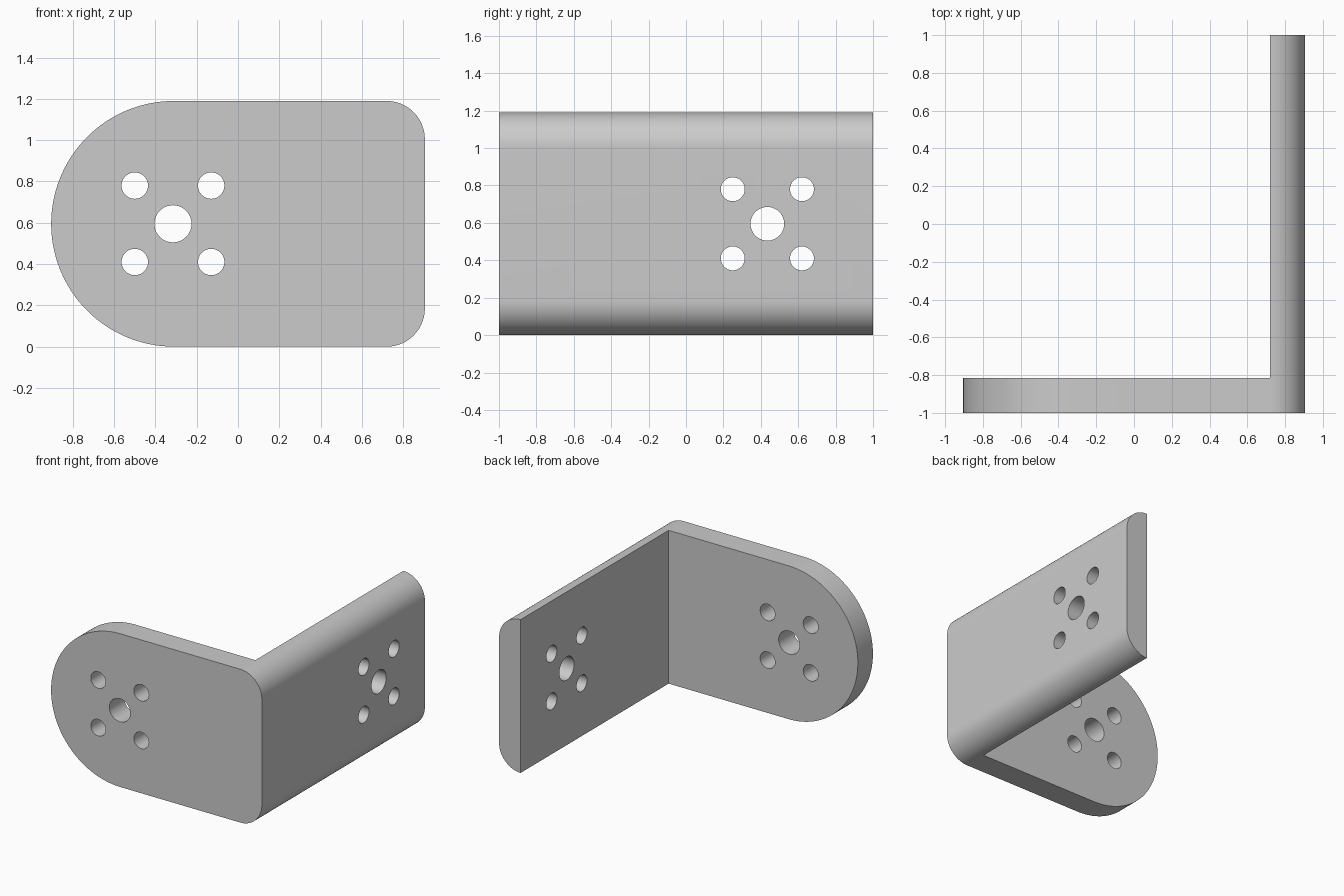
import bpy
import bmesh
from math import pi, cos, sin
from mathutils import Matrix, Vector

HEIGHT = 1.19
HALF_X = 0.905
THICK = 0.185
MID_Z = HEIGHT / 2
INNER_X = HALF_X - THICK
INNER_Y = THICK - 1
HOLE_STEP = 0.185

cube = bpy.data.objects.get("Cube")
if cube:
    bpy.data.objects.remove(cube, do_unlink=True)

grey = bpy.data.materials.new("plain grey")
grey.use_nodes = True
colour = (0.6, 0.6, 0.6, 1)
grey.diffuse_color = colour
grey.node_tree.nodes["Principled BSDF"].inputs["Base Color"].default_value = colour


def add_object(name, bm):
    bmesh.ops.recalc_face_normals(bm, faces=bm.faces)
    mesh = bpy.data.meshes.new(name)
    bm.to_mesh(mesh)
    bm.free()
    mesh.materials.append(grey)
    obj = bpy.data.objects.new(name, mesh)
    bpy.context.collection.objects.link(obj)
    return obj


def arc(cx, cz, radius, start, end, steps):
    angles = [start + (end - start) * i / steps for i in range(steps + 1)]
    return [(cx + radius * cos(a), cz + radius * sin(a)) for a in angles]


# Solid with one round end and two rounded corners, swept front to back
outline = (arc(MID_Z - HALF_X, MID_Z, MID_Z, pi / 2, 3 * pi / 2, 64)
           + arc(INNER_X, THICK, THICK, -pi / 2, 0, 20)
           + arc(INNER_X, HEIGHT - THICK, THICK, 0, pi / 2, 20))
bm = bmesh.new()
face = bm.faces.new([bm.verts.new((x, -1, z)) for x, z in outline])
swept = bmesh.ops.extrude_face_region(bm, geom=[face])
verts = [v for v in swept["geom"] if isinstance(v, bmesh.types.BMVert)]
bmesh.ops.translate(bm, verts=verts, vec=(0, 2, 0))
bracket = add_object("angle_bracket", bm)

# Block that opens the inside of the angle
bm = bmesh.new()
bmesh.ops.create_cube(bm, size=4)
bmesh.ops.translate(bm, verts=bm.verts, vec=(INNER_X - 2, INNER_Y + 2, MID_Z))
cutters = [add_object("inner_corner_cutter", bm)]


def hole_pattern(name, centre, across, rotation):
    """One large hole with four small ones around it."""
    bm = bmesh.new()
    holes = [(0, 0, 0.09)]
    holes += [(u * HOLE_STEP, w * HOLE_STEP, 0.064) for u in (-1, 1) for w in (-1, 1)]
    for u, w, radius in holes:
        place = Vector(centre) + Vector(across) * u + Vector((0, 0, w))
        bmesh.ops.create_cone(bm, cap_ends=True, segments=40, radius1=radius,
                              radius2=radius, depth=THICK * 2,
                              matrix=Matrix.Translation(place) @ rotation)
    cutters.append(add_object(name, bm))


hole_pattern("front_hole_cutter", (-0.315, -1 + THICK / 2, MID_Z), (1, 0, 0),
             Matrix.Rotation(pi / 2, 4, "X"))
hole_pattern("side_hole_cutter", (HALF_X - THICK / 2, 0.435, MID_Z), (0, 1, 0),
             Matrix.Rotation(pi / 2, 4, "Y"))

# Cut the bracket, then drop the cutters
bpy.ops.object.select_all(action="DESELECT")
bracket.select_set(True)
bpy.context.view_layer.objects.active = bracket
for cutter in cutters:
    cutter.hide_render = True
    mod = bracket.modifiers.new(cutter.name, "BOOLEAN")
    mod.operation = "DIFFERENCE"
    mod.solver = "EXACT"
    mod.object = cutter
    bpy.ops.object.modifier_apply(modifier=mod.name)
    bpy.data.objects.remove(cutter, do_unlink=True)

bpy.ops.object.shade_smooth_by_angle(angle=pi / 6)
